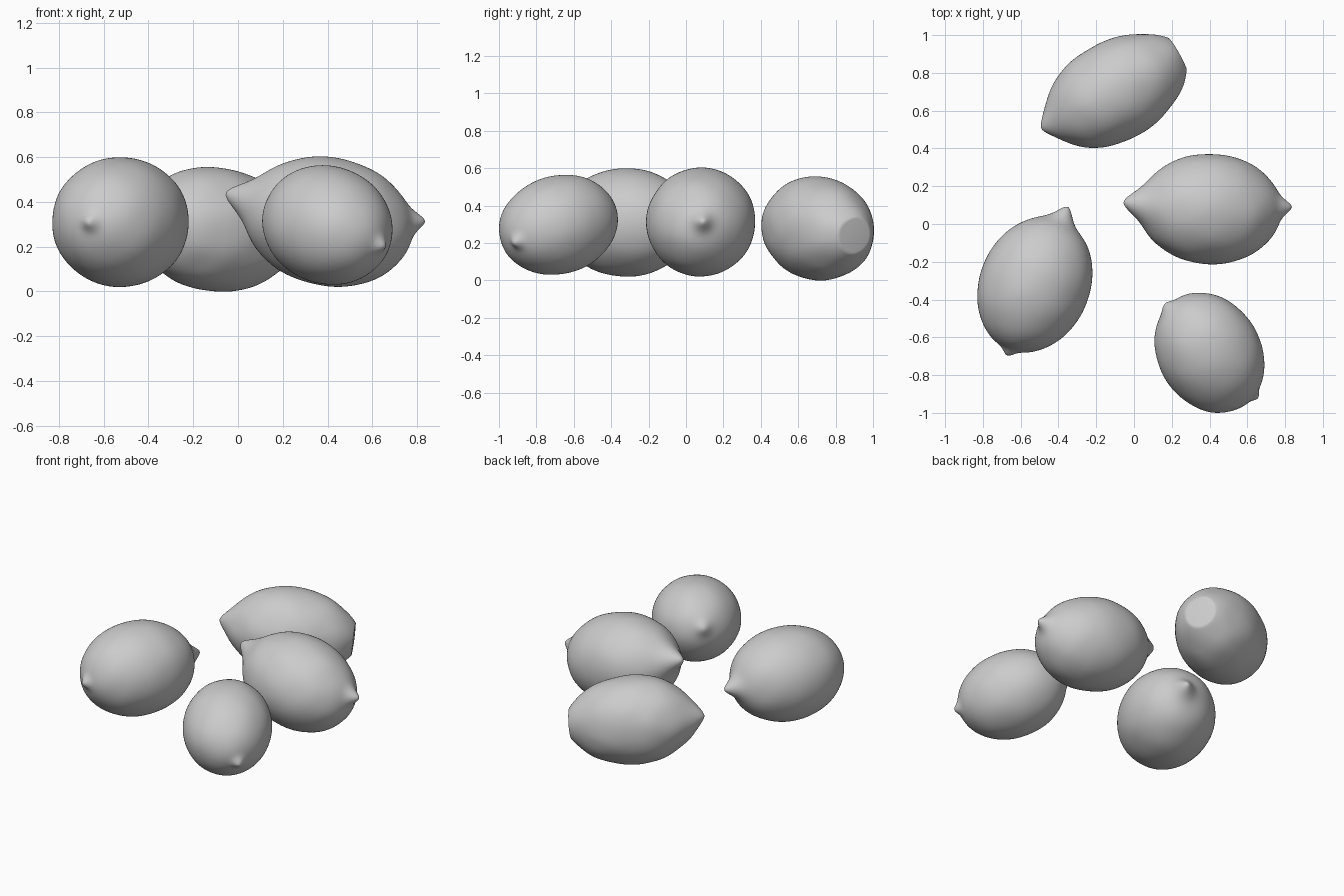
import bpy, bmesh, math
from mathutils import Vector, Matrix, noise

cube = bpy.data.objects.get("Cube")
if cube:
    bpy.data.objects.remove(cube, do_unlink=True)

# Single plain grey for every fruit
GREY = (0.6, 0.6, 0.6, 1.0)
mat = bpy.data.materials.new("plain_grey")
mat.use_nodes = True
mat.diffuse_color = GREY
bsdf = next(n for n in mat.node_tree.nodes if n.type == 'BSDF_PRINCIPLED')
bsdf.inputs["Base Color"].default_value = GREY


def lemon(name, centre, radii, yaw, pitch, knobs, wobble, flat_end=None):
    """Ellipsoid body with knobs (target point, width, sharpness) pulled out of it."""
    centre = Vector(centre)
    turn = Matrix.Rotation(math.radians(yaw), 3, 'Z') @ Matrix.Rotation(math.radians(pitch), 3, 'Y')
    inverse = turn.transposed()
    axis = turn @ Vector((1, 0, 0))

    pulls = []
    for target, width, sharp in knobs:
        rel = Vector(target) - centre
        d = rel.normalized()
        local = inverse @ d
        surface = 1 / math.sqrt(sum((local[i] / radii[i]) ** 2 for i in range(3)))
        pulls.append((d, max(rel.length - surface, 0.025), width, sharp))

    bm = bmesh.new()
    bmesh.ops.create_icosphere(bm, subdivisions=6, radius=1)
    for v in bm.verts:
        base = turn @ Vector([v.co[i] * radii[i] for i in range(3)])
        p = base * (1 + wobble * noise.noise(base * 7 + centre * 5))
        for d, height, width, sharp in pulls:
            along = base.dot(d)
            if along > 0:
                off = (base - d * along).length
                p += d * height * math.exp(-(off / width) ** sharp)
        # Blunt, slightly dimpled stem end
        if flat_end and p.dot(axis) > flat_end:
            p -= axis * (p.dot(axis) - flat_end) * 0.9
        v.co = p
    mesh = bpy.data.meshes.new(name)
    bm.to_mesh(mesh)
    bm.free()
    mesh.materials.append(mat)
    mesh.shade_smooth()
    obj = bpy.data.objects.new(name, mesh)
    obj.location = centre
    bpy.context.collection.objects.link(obj)


# Back fruit: spindle shaped with a blunt stem end
lemon("back_lemon", (-0.10, 0.705, 0.278), (0.385, 0.265, 0.276), 30, 6,
      [((-0.49, 0.505, 0.33), 0.075, 1.6), ((0.26, 0.92, 0.24), 0.16, 2)],
      0.02, flat_end=0.385)

# Middle fruit: wide pointed tip and a small stem
lemon("middle_lemon", (0.405, 0.08, 0.312), (0.378, 0.292, 0.287), -2, 11,
      [((-0.055, 0.115, 0.44), 0.075, 1.8), ((0.835, 0.09, 0.315), 0.045, 1.8)], 0.012)

# Left-hand fruit: pointed tip behind and a stub in front
lemon("side_lemon", (-0.525, -0.32, 0.31), (0.37, 0.292, 0.29), 67, 0,
      [((-0.35, 0.09, 0.31), 0.055, 1.8), ((-0.67, -0.695, 0.31), 0.035, 2)], 0.01)

# Front fruit: leaning down toward its stem
lemon("front_lemon", (0.40, -0.682, 0.297), (0.338, 0.272, 0.262), -58, 14,
      [((0.165, -0.425, 0.385), 0.045, 2), ((0.655, -0.92, 0.20), 0.035, 2)], 0.01)
